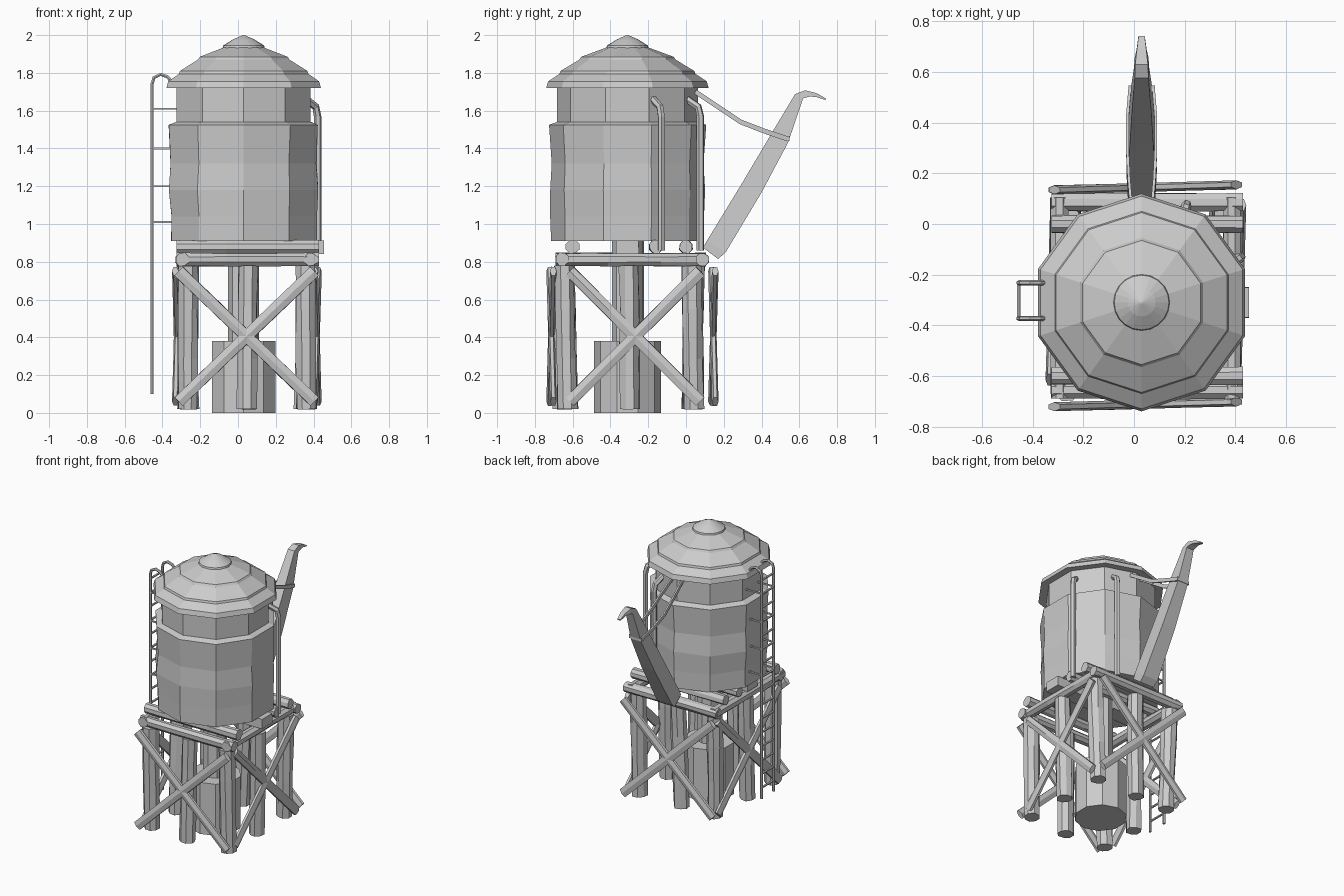
import bpy, bmesh, math, random
from mathutils import Vector

if "Cube" in bpy.data.objects:
    bpy.data.objects.remove(bpy.data.objects["Cube"])

random.seed(4)
CX, CY = 0.03, -0.31          # tank axis


def finish(name, bm):
    bmesh.ops.recalc_face_normals(bm, faces=bm.faces)
    me = bpy.data.meshes.new(name)
    bm.to_mesh(me)
    bm.free()
    ob = bpy.data.objects.new(name, me)
    bpy.context.collection.objects.link(ob)
    return ob


def skin(name, rings):
    """Join equal rings of points into a capped, flat-shaded solid."""
    bm = bmesh.new()
    rows = [[bm.verts.new(p) for p in r] for r in rings]
    n = len(rows[0])
    for a, b in zip(rows, rows[1:]):
        for i in range(n):
            j = (i + 1) % n
            bm.faces.new((a[i], a[j], b[j], b[i]))
    bm.faces.new(rows[0])
    bm.faces.new(rows[-1])
    return finish(name, bm)


def turned(name, profile, n=10, jitter=0.0):
    """Many-sided solid around the tank axis, one corner pointing to +y."""
    rings = []
    for r, z in profile:
        ring = []
        for i in range(n):
            a = math.pi / 2 + i * math.tau / n
            rr = r + random.uniform(-jitter, jitter)
            ring.append((CX + rr * math.cos(a), CY + rr * math.sin(a), z))
        rings.append(ring)
    return skin(name, rings)


def sweep(name, pts, w, t=None, n=6, ref=(0, 0, 1), jitter=0.0):
    """Sweep an n-gon (half width w, half thickness t along ref) on a path."""
    t = t or w
    pts = [Vector(p) for p in pts]
    ref = Vector(ref)
    rings = []
    for i, p in enumerate(pts):
        d = (pts[min(i + 1, len(pts) - 1)] - pts[max(i - 1, 0)]).normalized()
        u = d.cross(ref).normalized()
        v = u.cross(d)
        ring = []
        for k in range(n):
            a = math.tau * (k + 0.5) / n
            s = 1 + random.uniform(-jitter, jitter)
            ring.append(p + u * (w * s * math.cos(a)) + v * (t * s * math.sin(a)))
        rings.append(ring)
    return skin(name, rings)


def log(name, a, b, w=0.037, t=None, n=8, ref=(0, 0, 1), jitter=0.1):
    a, b = Vector(a), Vector(b)
    return sweep(name, [a.lerp(b, f) for f in (0, 0.35, 0.7, 1)], w, t, n, ref, jitter)


# Tank: warped staves below, narrower collar above
turned("tank_staves", [(0.405, 0.91), (0.405, 1.04), (0.413, 1.18), (0.403, 1.32),
                       (0.417, 1.525), (0.376, 1.54)], jitter=0.005)
turned("tank_collar", [(0.373, 1.5), (0.373, 1.74)])

# Stepped roof and cap
turned("roof", [(0.36, 1.725), (0.43, 1.72), (0.42, 1.755), (0.36, 1.795), (0.355, 1.81),
                (0.255, 1.87), (0.245, 1.885), (0.11, 1.935)])
turned("roof_cap", [(0.112, 1.93), (0.108, 1.945), (0.055, 1.978), (0.004, 2.0)], 20)

# Foundation drum and riser
turned("base_drum", [(0.177, 0), (0.177, 0.38)])
turned("riser", [(0.082, 0.36), (0.082, 0.91)], 8)

# Corner and middle posts
posts = [(-0.265, -0.635), (0.358, -0.635), (-0.265, 0.037), (0.358, 0.037),
         (0.05, -0.645), (0.02, 0.04), (0.365, -0.3), (-0.27, -0.32)]
for x, y in posts:
    dx, dy = random.uniform(-0.012, 0.012), random.uniform(-0.012, 0.012)
    log("post", (x - dx, y - dy, 0.02), (x + dx, y + dy, 0.78), 0.055, ref=(0, 1, 0))

# Cross braces on the four sides
zl, zh = 0.06, 0.75
for y in (-0.712, 0.145):
    for s, o in ((1, 0.01), (-1, -0.01)):
        log("brace_x", (CX + 0.015 - s * 0.36, y - o, zl), (CX + 0.015 + s * 0.36, y + o, zh),
            0.036, 0.018, 6, (0, 1, 0), 0.06)
for x in (-0.322, 0.415):
    for s, o in ((1, 0.01), (-1, -0.01)):
        log("brace_y", (x - o, CY + 0.04 - s * 0.345, zl), (x + o, CY + 0.04 + s * 0.345, zh),
            0.036, 0.018, 6, (1, 0, 0), 0.06)

# Platform beams: lower frame, then upper joists
for y in (-0.655, 0.085):
    log("frame_beam_x", (-0.325, y, 0.812), (0.43, y, 0.812))
for x in (-0.295, 0.385):
    log("frame_beam_y", (x, -0.69, 0.812), (x, 0.105, 0.812))
for y in (-0.6, -0.16, 0.0):
    log("joist", (-0.325, y, 0.88), (0.43, y, 0.88))
log("middle_joist", (-0.325, CY, 0.878), (0.455, CY, 0.878), 0.085, 0.05, 4, jitter=0.02)

# Two wall pipes bending in to the collar
for ang, off in ((36, 0.085), (72, 0.05)):
    a = math.radians(ang)
    nrm = Vector((math.cos(a), math.sin(a), 0))
    tan = Vector((math.sin(a), -math.cos(a), 0)) * off
    base = Vector((CX, CY, 0)) + tan
    path = [base + nrm * r + Vector((0, 0, z))
            for r, z in ((0.422, 0.86), (0.422, 1.57), (0.41, 1.62), (0.34, 1.665))]
    sweep("wall_pipe", path, 0.02, n=6, ref=tan)

# Raised spout: (upper y, upper z, lower y, lower z, half width)
spout = [(0.09, 0.875, 0.17, 0.815, 0.052), (0.11, 0.91, 0.21, 0.85, 0.055),
         (0.29, 1.205, 0.40, 1.167, 0.048), (0.45, 1.475, 0.54, 1.43, 0.038),
         (0.577, 1.687, 0.62, 1.665, 0.027), (0.63, 1.708, 0.655, 1.675, 0.025),
         (0.693, 1.692, 0.69, 1.672, 0.018), (0.742, 1.664, 0.738, 1.656, 0.012)]
skin("spout", [[(CX - w, y1, z1), (CX + w, y1, z1), (CX + w * 1.1, y2, z2), (CX - w * 1.1, y2, z2)]
               for y1, z1, y2, z2, w in spout])

# Straps holding the spout, joined by a crossbar
for s in (-1, 1):
    sweep("spout_strap", [(CX + s * x, y, z) for x, y, z in
          ((0.04, 0.05, 1.70), (0.05, 0.17, 1.62), (0.056, 0.29, 1.54),
           (0.056, 0.42, 1.49), (0.046, 0.54, 1.45))], 0.018, 0.008, 4, (1, 0, 0))
sweep("strap_bar", [(CX - 0.052, 0.535, 1.452), (CX + 0.052, 0.535, 1.452)], 0.018, n=4)

# Ladder: hooked rails, wall brackets and rungs
rail = [(-0.455, 0.1), (-0.455, 1.74), (-0.445, 1.775), (-0.41, 1.792), (-0.375, 1.78), (-0.33, 1.73)]
for y in (-0.232, -0.373):
    sweep("ladder_rail", [(x, y, z) for x, z in rail], 0.01, n=6, ref=(0, 1, 0))
    for z in (1.01, 1.2, 1.4, 1.61):
        sweep("ladder_bracket", [(-0.455, y, z), (-0.32, y, z)], 0.007, n=4)
for i in range(16):
    z = 0.18 + i * 0.102
    sweep("ladder_rung", [(-0.455, -0.373, z), (-0.455, -0.232, z)], 0.008, n=6)
